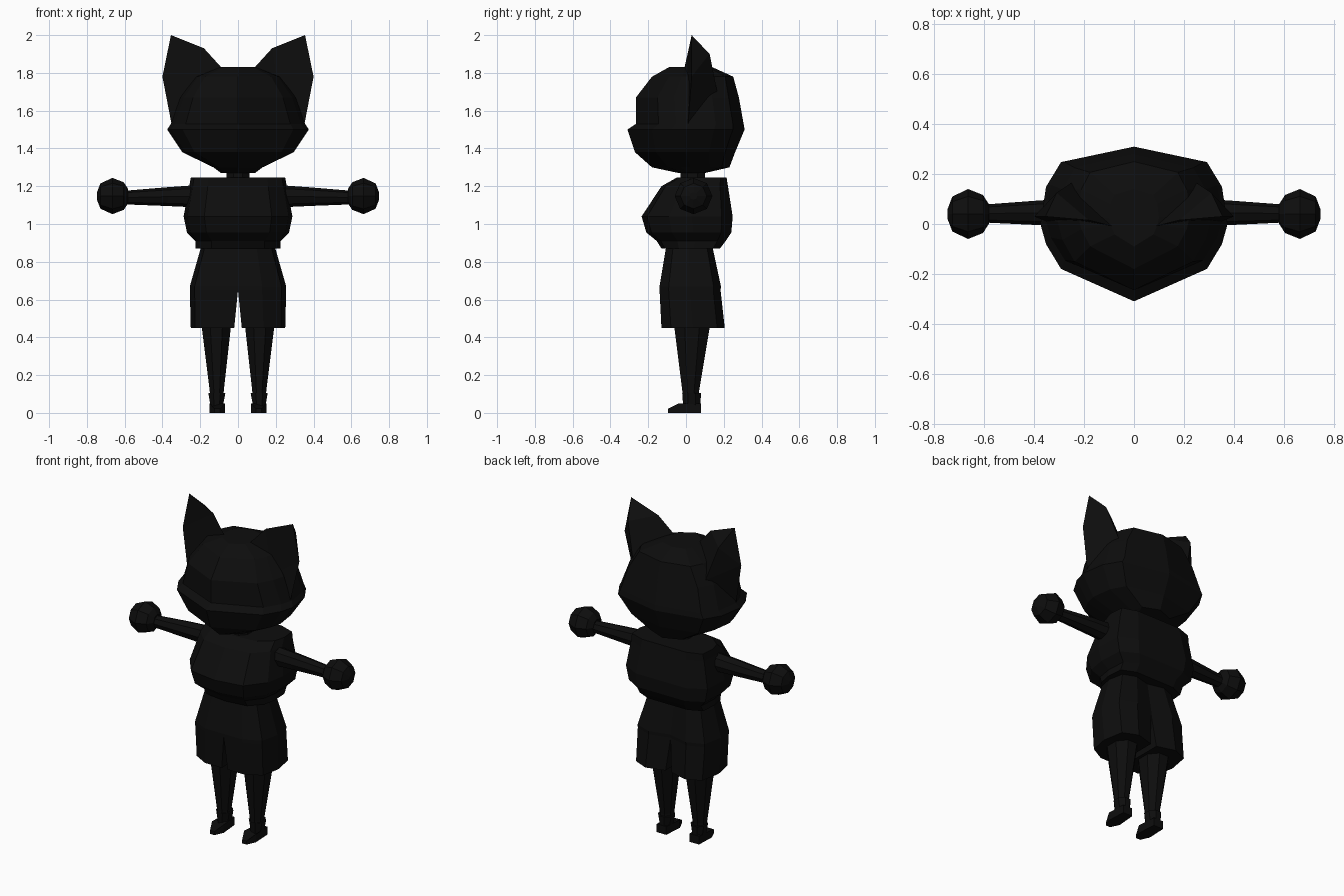
import bpy, bmesh, math

if "Cube" in bpy.data.objects:
    bpy.data.objects.remove(bpy.data.objects["Cube"])

black = bpy.data.materials.new("matte black")
black.diffuse_color = (0.004, 0.004, 0.004, 1)
black.use_nodes = True
black.node_tree.nodes["Principled BSDF"].inputs["Base Color"].default_value = black.diffuse_color


def make(name, verts, faces):
    """Create a flat-shaded object from points and faces."""
    bm = bmesh.new()
    vs = [bm.verts.new(v) for v in verts]
    for f in faces:
        bm.faces.new([vs[i] for i in f])
    bmesh.ops.recalc_face_normals(bm, faces=bm.faces)
    me = bpy.data.meshes.new(name)
    bm.to_mesh(me)
    bm.free()
    me.materials.append(black)
    ob = bpy.data.objects.new(name, me)
    bpy.context.collection.objects.link(ob)
    return ob


def loft(name, rings):
    """Skin equal-sized closed rings and cap both ends."""
    n = len(rings[0])
    faces = [(k * n + i, k * n + (i + 1) % n, (k + 1) * n + (i + 1) % n, (k + 1) * n + i)
             for k in range(len(rings) - 1) for i in range(n)]
    faces += [tuple(range(n)), tuple(range((len(rings) - 1) * n, len(rings) * n))]
    return make(name, [p for r in rings for p in r], faces)


def section(half, z, w, yf, yb):
    """Symmetric ring: half outline (u 0..1, v 0 front..1 back) fitted to a box."""
    full = half + [(-u, v) for u, v in half[-2:0:-1]]
    return [(u * w, yf + v * (yb - yf), z) for u, v in full]


def oval(n, z, x0, x1, y0, y1):
    """Horizontal n-sided ring fitted to a box."""
    pts = []
    for i in range(n):
        a = 2 * math.pi * (i + 0.5) / n
        k = 1 / math.cos(math.pi / n)
        pts.append(((x0 + x1) / 2 + math.cos(a) * k * (x1 - x0) / 2,
                    (y0 + y1) / 2 + math.sin(a) * k * (y1 - y0) / 2, z))
    return pts


def xring(n, x, cy, cz, ry, rz):
    """Upright n-sided ring across the x axis."""
    return [(x, cy + ry * math.cos(2 * math.pi * i / n), cz + rz * math.sin(2 * math.pi * i / n))
            for i in range(n)]


# Head, with a muzzle ledge at the cheek line
head_half = [(0, 0), (.78, .21), (.94, .37), (1, .5), (.94, .74), (.78, .9), (0, 1)]
loft("head", [section(head_half, *r) for r in [
    (1.27, .09, -.04, .10), (1.30, .13, -.18, .23), (1.38, .295, -.27, .26),
    (1.50, .375, -.31, .31), (1.53, .355, -.265, .305), (1.67, .305, -.265, .28),
    (1.78, .225, -.18, .25), (1.83, .10, -.09, .14)]])
loft("neck", [oval(8, z, -.06, .06, -.03, .10) for z in (1.2, 1.32)])

# Shirt: full chest that tucks in to a waistband
shirt_half = [(0, 0), (.62, .06), (.93, .3), (1, .55), (.97, .88), (.6, 1), (0, 1)]
loft("shirt", [section(shirt_half, *r) for r in [
    (.87, .225, -.13, .18), (.91, .225, -.155, .21), (.955, .27, -.21, .24),
    (1.04, .288, -.235, .247), (1.20, .258, -.13, .222), (1.245, .25, -.05, .215)]])

# Shorts: one loft per leg, meeting at the centre
leg_half = [(0, 0), (.5, 0), (.9, .15), (1, .5), (.9, .88), (.5, 1), (0, .9)]


def shorts_ring(s, z, x0, x1, yf, yb):
    return [(s * (x0 + u * (x1 - x0)), yf + v * (yb - yf), z) for u, v in leg_half]


for side, s in (("left", 1), ("right", -1)):
    loft(side + "_shorts_leg", [shorts_ring(s, *r) for r in [
        (.45, .02, .25, -.13, .205), (.65, .0, .255, -.14, .183),
        (.67, .0, .255, -.14, .185), (.88, .0, .195, -.105, .14)]])

    # Leg, ankle cuff and pointed shoe
    def mirrored(rings):
        return [[(s * x, y, z) for x, y, z in r] for r in rings]

    loft(side + "_leg", mirrored([oval(8, .04, .08, .145, -.015, .065),
                                  oval(8, .12, .075, .15, -.02, .07),
                                  oval(8, .48, .035, .195, -.065, .13)]))
    loft(side + "_cuff", mirrored([oval(8, .035, .08, .145, -.015, .075),
                                   oval(8, .105, .067, .157, -.02, .08)]))
    foot = [(.08, .08), (.145, .08), (.15, -.04), (.125, -.095), (.095, -.095), (.07, -.04)]
    top_z = [.05, .05, .05, .022, .022, .05]
    loft(side + "_shoe", mirrored([[(x, y, 0) for x, y in foot],
                                   [(x, y, z) for (x, y), z in zip(foot, top_z)]]))

    # Tapered arm and faceted ball hand
    loft(side + "_arm", mirrored([xring(8, .2, .045, 1.147, .055, .06),
                                  xring(8, .37, .045, 1.145, .05, .05),
                                  xring(8, .60, .042, 1.14, .036, .036)]))
    loft(side + "_hand", mirrored([xring(8, x, .04, 1.148, r, r * .96) for x, r in
                                   ((.582, .04), (.605, .076), (.665, .1), (.728, .07), (.747, .02))]))

    # Ear: flat front with a ridge behind
    ear = [(.35, .01, 1.52), (.40, .03, 1.78), (.355, .03, 2.0), (.18, .015, 1.93),
           (.08, -.01, 1.82), (.22, .01, 1.66), (.31, .125, 1.90), (.25, .165, 1.70)]
    make(side + "_ear", [(s * x, y, z) for x, y, z in ear],
         [(0, 1, 5), (1, 2, 3), (1, 3, 5), (3, 4, 5), (1, 2, 6), (2, 3, 6),
          (3, 4, 6), (4, 7, 6), (1, 6, 7), (0, 1, 7), (0, 7, 5), (4, 5, 7)])
